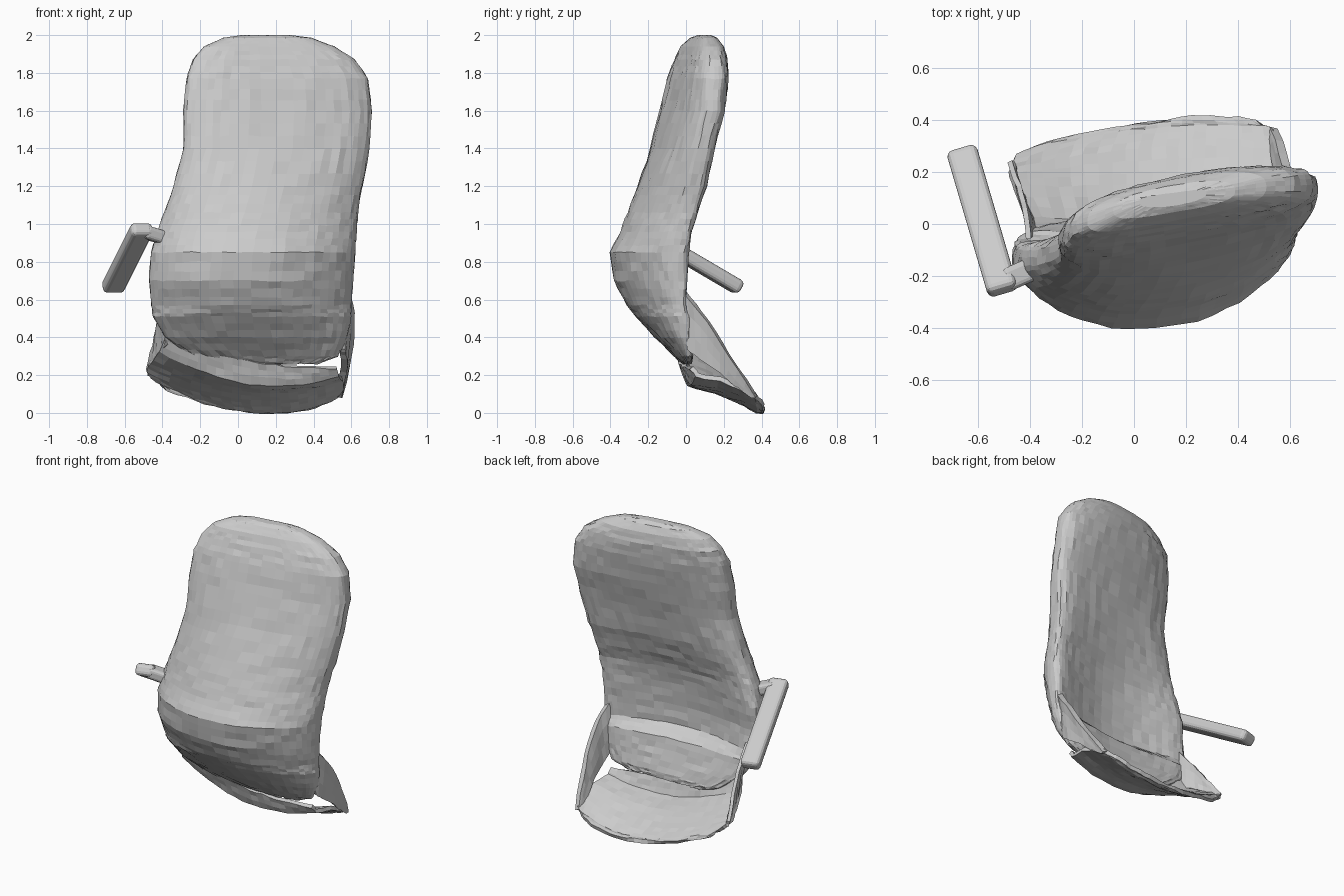
import bpy, bmesh, math, random
from mathutils import Vector, Matrix

if "Cube" in bpy.data.objects:
    bpy.data.objects.remove(bpy.data.objects["Cube"])

random.seed(4)


def modifier(ob, kind, **settings):
    m = ob.modifiers.new(kind.title(), kind)
    for k, v in settings.items():
        setattr(m, k, v)
    return m


def make(name, bm):
    bmesh.ops.recalc_face_normals(bm, faces=bm.faces)
    me = bpy.data.meshes.new(name)
    bm.to_mesh(me)
    bm.free()
    ob = bpy.data.objects.new(name, me)
    bpy.context.collection.objects.link(ob)
    return ob


def rough(p, amount):
    return Vector(p) + Vector([random.uniform(-amount, amount) for _ in range(3)])


def refine(rows, steps):
    """Insert evenly blended rows between the given ones."""
    fine = []
    for a, b in zip(rows, rows[1:]):
        for k in range(steps):
            f = k / steps
            fine.append([u + (v - u) * f for u, v in zip(a, b)])
    return fine + [list(rows[-1])]


def shell(name, rows, steps=3, sides=56, jitter=0.004):
    """Closed cushion lofted from bowed, round-ended level sections."""
    bm = bmesh.new()
    rings = []
    for z, xl, xr, yl, front, rear, yr in refine(rows, steps):
        mid, half = (front + rear) / 2, (rear - front) / 2
        ring = []
        for j in range(sides):
            a = math.tau * j / sides
            t, s = math.cos(a), math.sin(a)
            t = math.copysign(abs(t) ** 0.8, t)
            y = mid + (yr - yl) / 2 * t + ((yl + yr) / 2 - mid) * t * t
            y += half * math.copysign(abs(s) ** 0.7, s)
            x = (xl + xr) / 2 + (xr - xl) / 2 * t
            # keep the closely spaced top rows tidy
            ring.append(bm.verts.new(rough((x, y, z), jitter if z < 1.9 else 0.001)))
        rings.append(ring)
    for a, b in zip(rings, rings[1:]):
        for j in range(sides):
            k = (j + 1) % sides
            bm.faces.new((a[j], b[j], b[k], a[k]))
    bm.faces.new(rings[0])
    bm.faces.new(rings[-1])
    return make(name, bm)


def panel(name, rows, thick, cols=20, steps=3, jitter=0.004):
    """Thin panel: each row is left, middle and right point joined by a parabola."""
    bm = bmesh.new()
    grid = []
    for l, m, r in refine([[Vector(p) for p in row] for row in rows], steps):
        line = []
        for j in range(cols + 1):
            t = 2 * j / cols - 1
            p = m + (r - l) * t / 2 + ((l + r) / 2 - m) * t * t
            line.append(bm.verts.new(rough(p, jitter)))
        grid.append(line)
    for a, b in zip(grid, grid[1:]):
        for j in range(cols):
            bm.faces.new((a[j], b[j], b[j + 1], a[j + 1]))
    ob = make(name, bm)
    modifier(ob, 'SOLIDIFY', thickness=thick, offset=0)
    return ob


def bar(name, start, end, width, height, bevel):
    """Rounded bar between two points, kept level across its width."""
    a, b = Vector(start), Vector(end)
    d = (b - a).normalized()
    side = d.cross(Vector((0, 0, 1))).normalized()
    rot = Matrix((side, d, side.cross(d))).transposed().to_4x4()
    bm = bmesh.new()
    bmesh.ops.create_cube(bm, size=1)
    bmesh.ops.scale(bm, vec=(width, (b - a).length, height), verts=bm.verts)
    bmesh.ops.transform(bm, matrix=Matrix.Translation((a + b) / 2) @ rot, verts=bm.verts)
    ob = make(name, bm)
    modifier(ob, 'BEVEL', width=bevel, segments=3)
    return ob


# Backrest cushion: z, left x, right x, left y, front middle y, rear middle y, right y
profile = [
    (2.00, .02, .28, .085, .07, .12, .12),
    (1.985, -.08, .39, .05, .045, .15, .13),
    (1.94, -.18, .51, .01, .015, .175, .145),
    (1.87, -.24, .62, -.01, -.01, .19, .15),
    (1.77, -.275, .69, -.04, -.045, .185, .15),
    (1.60, -.29, .71, -.07, -.09, .15, .14),
    (1.40, -.29, .695, -.10, -.155, .09, .09),
    (1.20, -.34, .66, -.12, -.24, .03, .05),
    (1.06, -.39, .635, -.13, -.30, -.03, .01),
    (.96, -.43, .63, -.13, -.345, -.075, -.02),
    (.85, -.46, .62, -.13, -.405, -.10, -.04),
    (.70, -.47, .61, -.13, -.38, -.12, -.04),
    (.57, -.46, .60, -.09, -.315, -.12, -.03),
    (.51, -.45, .60, -.08, -.265, -.04, -.02),
    (.40, -.39, .58, -.04, -.165, -.01, .00),
    (.30, -.25, .53, .00, -.06, .02, .02),
    (.26, -.12, .42, .01, -.02, .02, .02),
]
shell("backrest", profile)

# Sloping seat plate at the bottom
panel("seat_plate", [
    ((-.38, -.04, .42), (.06, -.03, .28), (.52, .03, .24)),
    ((-.41, .02, .33), (.07, .01, .16), (.53, .06, .20)),
    ((-.46, .14, .27), (.07, .15, .12), (.55, .18, .18)),
    ((-.48, .21, .23), (.07, .29, .06), (.56, .28, .14)),
    ((-.46, .26, .19), (.09, .37, .015), (.54, .36, .10)),
    ((-.38, .29, .12), (.10, .40, .01), (.47, .40, .06)),
], 0.025)

# Side panels joining the seat plate to the backrest
panel("left_side_panel", [
    ((-.41, -.06, .62), (-.43, .09, .44), (-.48, .24, .23)),
    ((-.37, -.03, .36), (-.43, .10, .29), (-.47, .24, .20)),
], 0.02, cols=10)
panel("right_side_panel", [
    ((.57, -.01, .65), (.60, .15, .43), (.54, .37, .09)),
    ((.55, .01, .34), (.56, .14, .24), (.53, .35, .08)),
], 0.035, cols=10)

# Single armrest with a short bracket
bar("armrest", (-.505, -.26, .98), (-.665, .285, .66), .12, .075, .025)
bar("armrest_bracket", (-.50, -.22, .96), (-.34, -.15, .91), .09, .07, .02)
